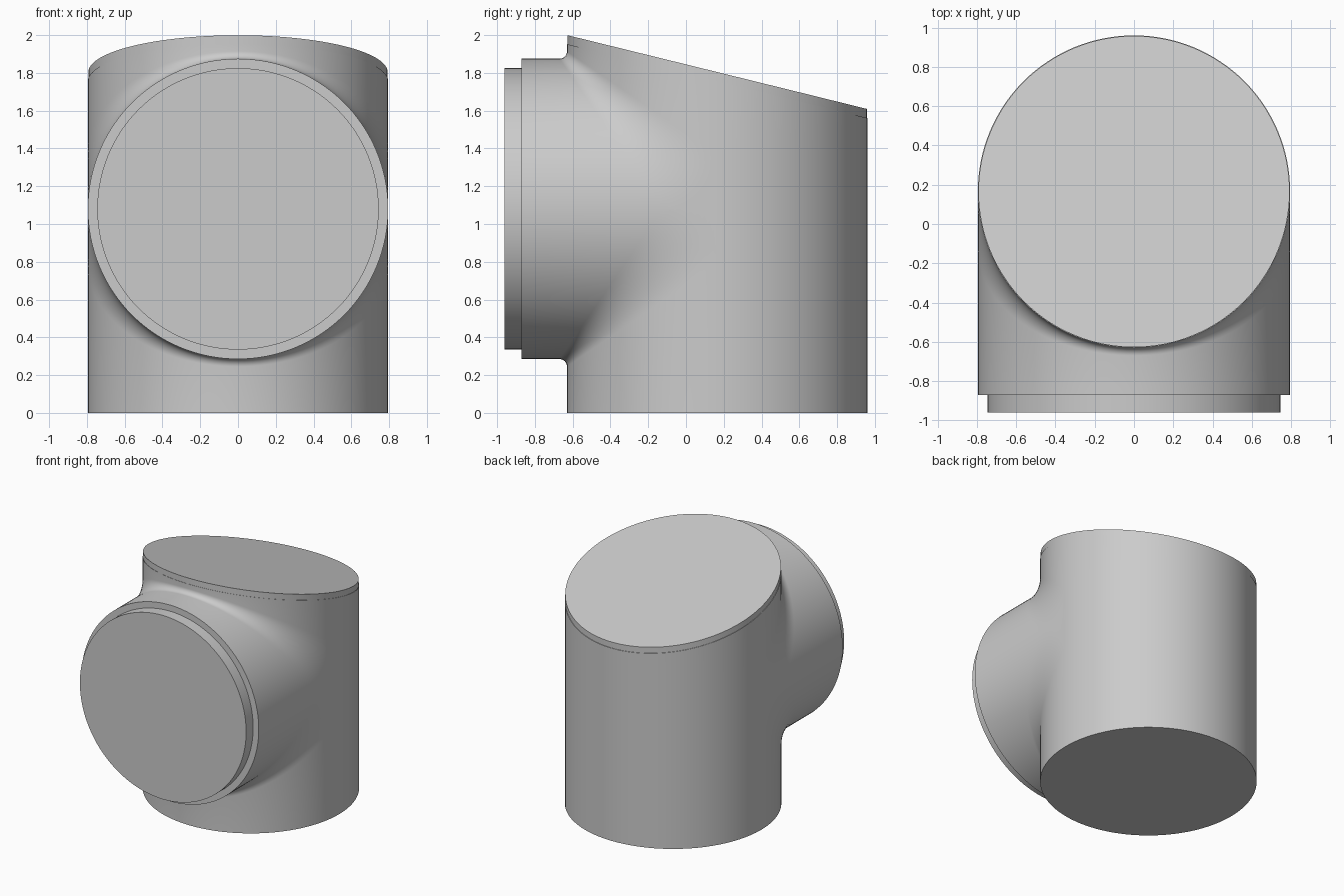
import bpy, bmesh
from math import sin, cos, pi, radians

if "Cube" in bpy.data.objects:
    bpy.data.objects.remove(bpy.data.objects["Cube"], do_unlink=True)

R = 0.795          # radius of both pipes
YC, ZC = 0.165, 1.08   # axis of the upright pipe, axis of the branch
Y_FACE, Y_END = -0.87, -0.96
HALF = 64          # segments per half circle
ARC = 10           # segments across the blend

grey = bpy.data.materials.new("plain grey")
grey.use_nodes = True
colour = (0.6, 0.6, 0.6, 1)
grey.diffuse_color = colour
grey.node_tree.nodes["Principled BSDF"].inputs["Base Color"].default_value = colour


def finish(name, bm):
    bmesh.ops.remove_doubles(bm, verts=bm.verts, dist=1e-5)
    bmesh.ops.dissolve_degenerate(bm, edges=bm.edges, dist=1e-6)
    bmesh.ops.recalc_face_normals(bm, faces=bm.faces)
    mesh = bpy.data.meshes.new(name)
    bm.to_mesh(mesh)
    bm.free()
    mesh.materials.append(grey)
    obj = bpy.data.objects.new(name, mesh)
    bpy.context.collection.objects.link(obj)
    bpy.ops.object.select_all(action="DESELECT")
    obj.select_set(True)
    bpy.context.view_layer.objects.active = obj
    bpy.ops.object.shade_smooth_by_angle(angle=radians(30))


def loft(bm, columns):
    """Skin neighbouring columns of points; return the vertex columns."""
    cols = [[bm.verts.new(p) for p in col] for col in columns]
    for a, b in zip(cols, cols[1:]):
        for i in range(len(a) - 1):
            bm.faces.new((a[i], b[i], b[i + 1], a[i + 1]))
    return cols


def top_z(y):
    return 2 - (y + 0.63) * 0.39 / 1.585


def wall_z(y):
    return top_z(y) - 0.048


def blend(u):
    """Blend radius, widening towards the sides."""
    return 0.04 + 0.25 * (1 - u / R)


def branch_column(t, side):
    """Pipe end, wall, blend arc and branch front, above or below the axis."""
    x, u = R * sin(t), R * cos(t)
    r = blend(u)
    y_wall = YC - u
    pts = [(x, y_wall, wall_z(y_wall) if side > 0 else 0)]
    for i in range(ARC + 1):
        a = i / ARC * pi / 2
        pts.append((x, YC - u - r + r * cos(a), ZC + side * (u + r - r * sin(a))))
    return pts + [(x, Y_FACE, ZC + side * u)]


# Main body: upright pipe with a blended branch
bm = bmesh.new()
front = [-pi / 2 + pi * i / HALF for i in range(HALF + 1)]
upper = loft(bm, [branch_column(t, 1) for t in front])
lower = loft(bm, [branch_column(t, -1) for t in front])
back = []
for t in front:
    x, y = R * sin(t), YC + R * cos(t)
    back.append([(x, y, z) for z in (0, ZC - blend(0), ZC + blend(0), wall_z(y))])
rear = loft(bm, back)
for end in (0, -1):          # flat patches where the blends meet at the sides
    bm.faces.new(upper[end][1:-1] + lower[end][-3:0:-1])
bm.faces.new([c[0] for c in upper] + [c[-1] for c in rear[-2:0:-1]])
bm.faces.new([c[0] for c in lower] + [c[0] for c in rear[-2:0:-1]])
bm.faces.new([c[-1] for c in upper] + [c[-1] for c in lower[-2:0:-1]])
finish("pipe_body", bm)


def disc(name, lower_point, upper_point):
    bm = bmesh.new()
    angles = [2 * pi * i / (2 * HALF) for i in range(2 * HALF)]
    rings = [[bm.verts.new(f(a)) for a in angles] for f in (lower_point, upper_point)]
    for i in range(len(angles)):
        j = (i + 1) % len(angles)
        bm.faces.new((rings[0][i], rings[0][j], rings[1][j], rings[1][i]))
    for ring in rings:
        bm.faces.new(ring)
    finish(name, bm)


def lid_point(height):
    r = R - 0.003
    return lambda a: (r * sin(a), YC + r * cos(a), height(YC + r * cos(a)))


def plug_point(y):
    r = 0.745
    return lambda a: (r * sin(a), y, ZC + r * cos(a))


# Sloping lid and the stepped plug on the branch
disc("sloping_lid", lid_point(wall_z), lid_point(top_z))
disc("front_plug", plug_point(Y_FACE), plug_point(Y_END))
